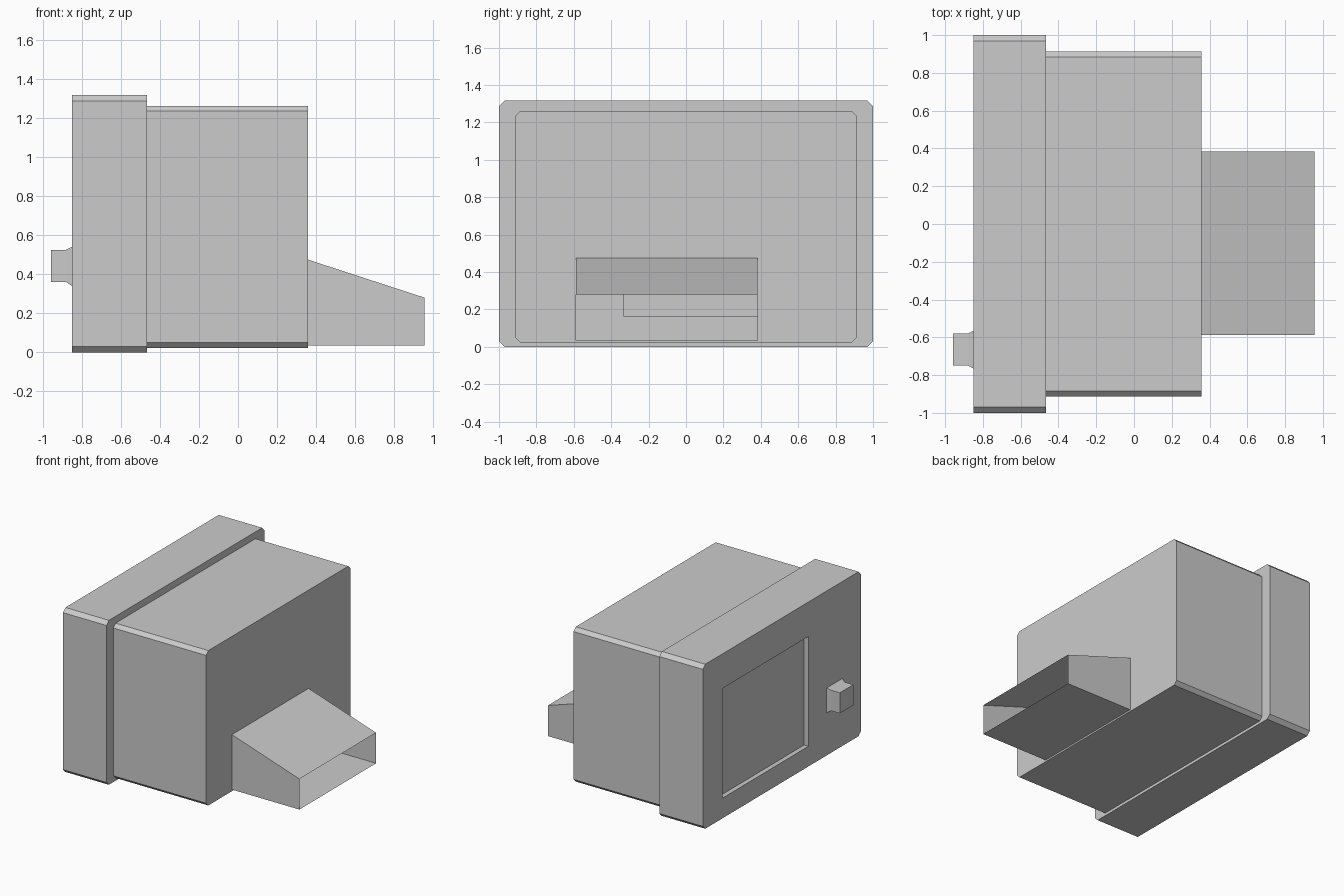
import bpy
import bmesh

cube = bpy.data.objects.get("Cube")
if cube:
    bpy.data.objects.remove(cube, do_unlink=True)

grey = bpy.data.materials.new("plain_grey")
grey.use_nodes = True
colour = (0.6, 0.6, 0.6, 1)
grey.diffuse_color = colour
grey.node_tree.nodes["Principled BSDF"].inputs["Base Color"].default_value = colour


def rect(x, y0, y1, z0, z1):
    """Rectangle across the x axis."""
    return [(x, y0, z0), (x, y1, z0), (x, y1, z1), (x, y0, z1)]


def chamfered(x, half, z0, z1, c):
    """Rectangle across the x axis with cut corners."""
    i = half - c
    return [(x, -i, z0), (x, i, z0), (x, half, z0 + c), (x, half, z1 - c),
            (x, i, z1), (x, -i, z1), (x, -half, z1 - c), (x, -half, z0 + c)]


def shell(name, loops, panels=(), cap=False, inward=False):
    """Skin consecutive loops; panels are (outer, hole) pairs filled flat."""
    bm = bmesh.new()
    rings = [[bm.verts.new(p) for p in loop] for loop in loops]
    for a, b in zip(rings, rings[1:]):
        n = len(a)
        for i in range(n):
            j = (i + 1) % n
            bm.faces.new((a[i], a[j], b[j], b[i]))
    if cap:
        bm.faces.new(rings[-1])
    for pair in panels:
        edges = []
        for loop in pair:
            vs = [bm.verts.new(p) for p in loop]
            edges += [bm.edges.new((vs[i - 1], vs[i])) for i in range(len(vs))]
        bmesh.ops.triangle_fill(bm, edges=edges, use_beauty=True)
    bmesh.ops.remove_doubles(bm, verts=bm.verts[:], dist=0.0005)
    bmesh.ops.recalc_face_normals(bm, faces=bm.faces[:])
    if inward:
        bmesh.ops.reverse_faces(bm, faces=bm.faces[:])
    mesh = bpy.data.meshes.new(name)
    bm.to_mesh(mesh)
    bm.free()
    mesh.materials.append(grey)
    obj = bpy.data.objects.new(name, mesh)
    bpy.context.collection.objects.link(obj)
    return obj


# Main section outlines
FACE, STEP, REAR, END = -0.85, -0.465, 0.357, 0.955
face_outline = chamfered(FACE, 1.0, 0, 1.317, 0.03)
step_outline = chamfered(STEP, 1.0, 0, 1.317, 0.03)
body_start = chamfered(STEP, 0.913, 0.022, 1.262, 0.028)
body_end = chamfered(REAR, 0.913, 0.022, 1.262, 0.028)
window = (-0.335, 0.755, 0.162, 1.04)
mouth = (-0.587, 0.383, 0.035, 0.475)

# Wide front housing, with the window opening
shell("front_housing", [face_outline, step_outline, body_start],
      [(face_outline, rect(FACE, *window))])

# Narrower hollow body, open into the chute
shell("main_body", [body_start, body_end],
      [(body_end, rect(REAR, *mouth))])

# Sunken window
shell("window_recess", [rect(FACE, *window), rect(FACE + 0.037, *window)],
      cap=True, inward=True)

# Open sloping chute
shell("chute", [rect(REAR, *mouth), rect(END, *mouth[:3], 0.28)])

# Knob with a flared base
shell("knob", [rect(FACE, -0.765, -0.565, 0.34, 0.54),
               rect(-0.88, -0.75, -0.58, 0.36, 0.525),
               rect(-0.957, -0.75, -0.58, 0.36, 0.525)], cap=True)
